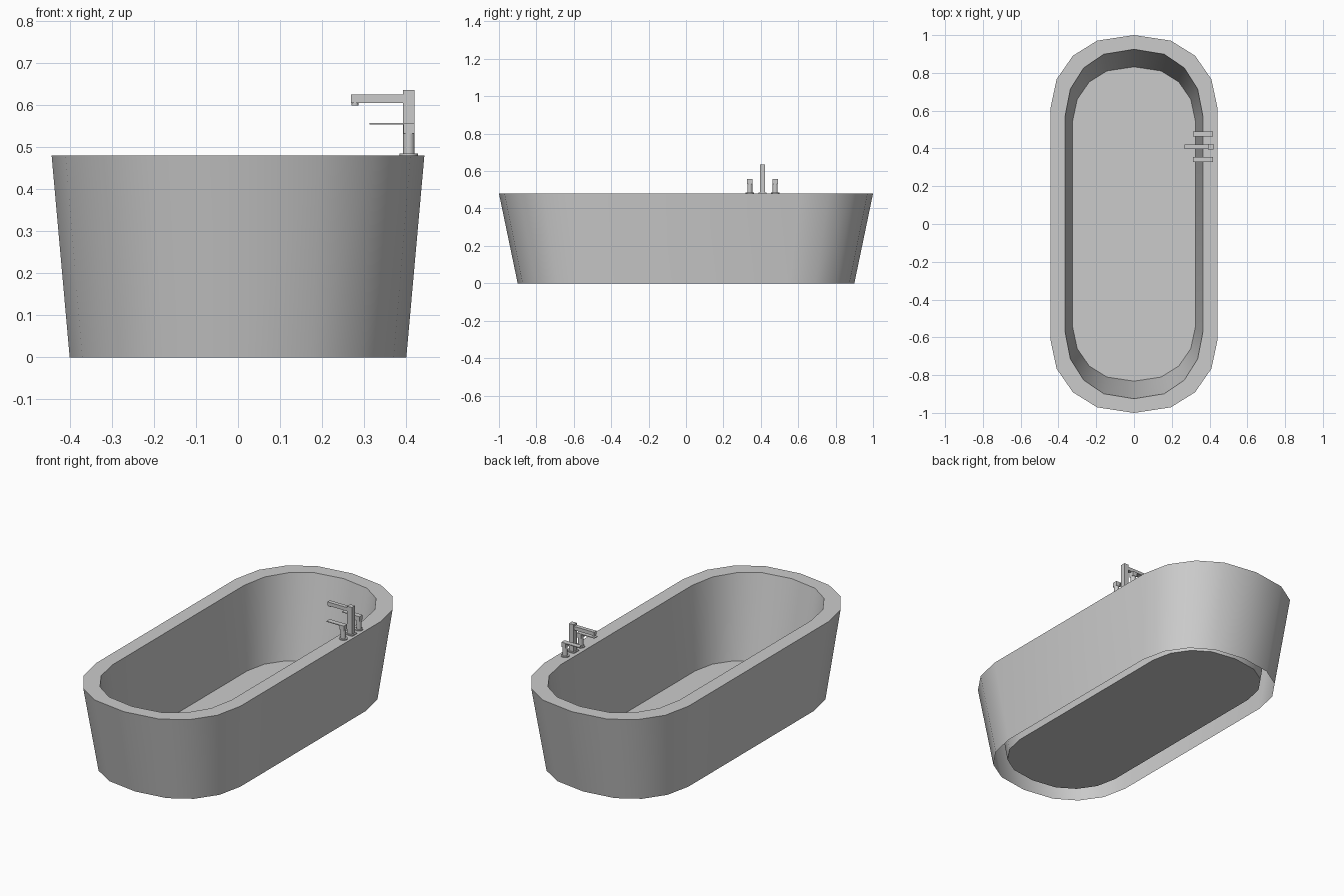
import bpy, bmesh, math

if "Cube" in bpy.data.objects:
    bpy.data.objects.remove(bpy.data.objects["Cube"])

# Quarter of the oval end: unit offsets (across, beyond the straight side)
ARC = [(1.0, 0.0), (0.925, 0.40), (0.73, 0.72), (0.44, 0.925), (0.0, 1.0)]


def outline(hx, straight, end):
    """Closed oval outline: straight sides and faceted round ends."""
    right = [(a * hx, straight + b * (end - straight)) for a, b in ARC]
    top = right + [(-x, y) for x, y in reversed(right[:-1])]
    return top + [(-x, -y) for x, y in top]


def smooth(ob, angle=30):
    bpy.ops.object.select_all(action='DESELECT')
    ob.select_set(True)
    bpy.context.view_layer.objects.active = ob
    bpy.ops.object.shade_smooth_by_angle(angle=math.radians(angle))


def finish(name, bm):
    me = bpy.data.meshes.new(name)
    bm.to_mesh(me)
    bm.free()
    ob = bpy.data.objects.new(name, me)
    bpy.context.collection.objects.link(ob)
    return ob


def box(name, x0, x1, y0, y1, z0, z1):
    bpy.ops.mesh.primitive_cube_add(
        size=1, location=((x0 + x1) / 2, (y0 + y1) / 2, (z0 + z1) / 2))
    ob = bpy.context.object
    ob.name = name
    ob.scale = (x1 - x0, y1 - y0, z1 - z0)
    return ob


def cylinder(name, x, y, z0, z1, r, n=16):
    bpy.ops.mesh.primitive_cylinder_add(
        vertices=n, radius=r, depth=z1 - z0, location=(x, y, (z0 + z1) / 2))
    ob = bpy.context.object
    ob.name = name
    smooth(ob)
    return ob


# Tub: outer wall, rim, inner wall and floor; open underneath
sections = [
    (0.40, 0.55, 0.90, 0.0),
    (0.443, 0.61, 1.00, 0.48),
    (0.364, 0.575, 0.925, 0.48),
    (0.325, 0.545, 0.832, 0.028),
]
bm = bmesh.new()
rings = [[bm.verts.new((x, y, z)) for x, y in outline(hx, s, e)]
         for hx, s, e, z in sections]
for low, high in zip(rings, rings[1:]):
    n = len(low)
    for i in range(n):
        j = (i + 1) % n
        bm.faces.new((low[i], low[j], high[j], high[i]))
bm.faces.new(rings[-1])
smooth(finish("tub", bm))

# Spout: post, arm and outlet
FX, FY, RIM = 0.406, 0.409, 0.48
box("spout_base", FX - 0.022, FX + 0.022, FY - 0.022, FY + 0.022, RIM, RIM + 0.005)
box("spout_post", FX - 0.014, FX + 0.014, FY - 0.014, FY + 0.014, RIM, 0.635)
box("spout_arm", 0.268, FX - 0.01, FY - 0.011, FY + 0.011, 0.605, 0.625)
cylinder("spout_outlet", 0.278, FY, 0.599, 0.606, 0.008)

# Two lever taps either side of the spout
for side, label in ((-1, "front"), (1, "back")):
    y = FY + side * 0.068
    cylinder(label + "_tap_base", FX, y, RIM, RIM + 0.005, 0.022)
    cylinder(label + "_tap_body", FX, y, RIM, 0.532, 0.0135)
    box(label + "_tap_head", FX - 0.013, FX + 0.013, y - 0.014, y + 0.014, 0.532, 0.556)
    box(label + "_tap_lever", 0.312, FX + 0.013, y - 0.014, y + 0.014, 0.5535, 0.5575)
